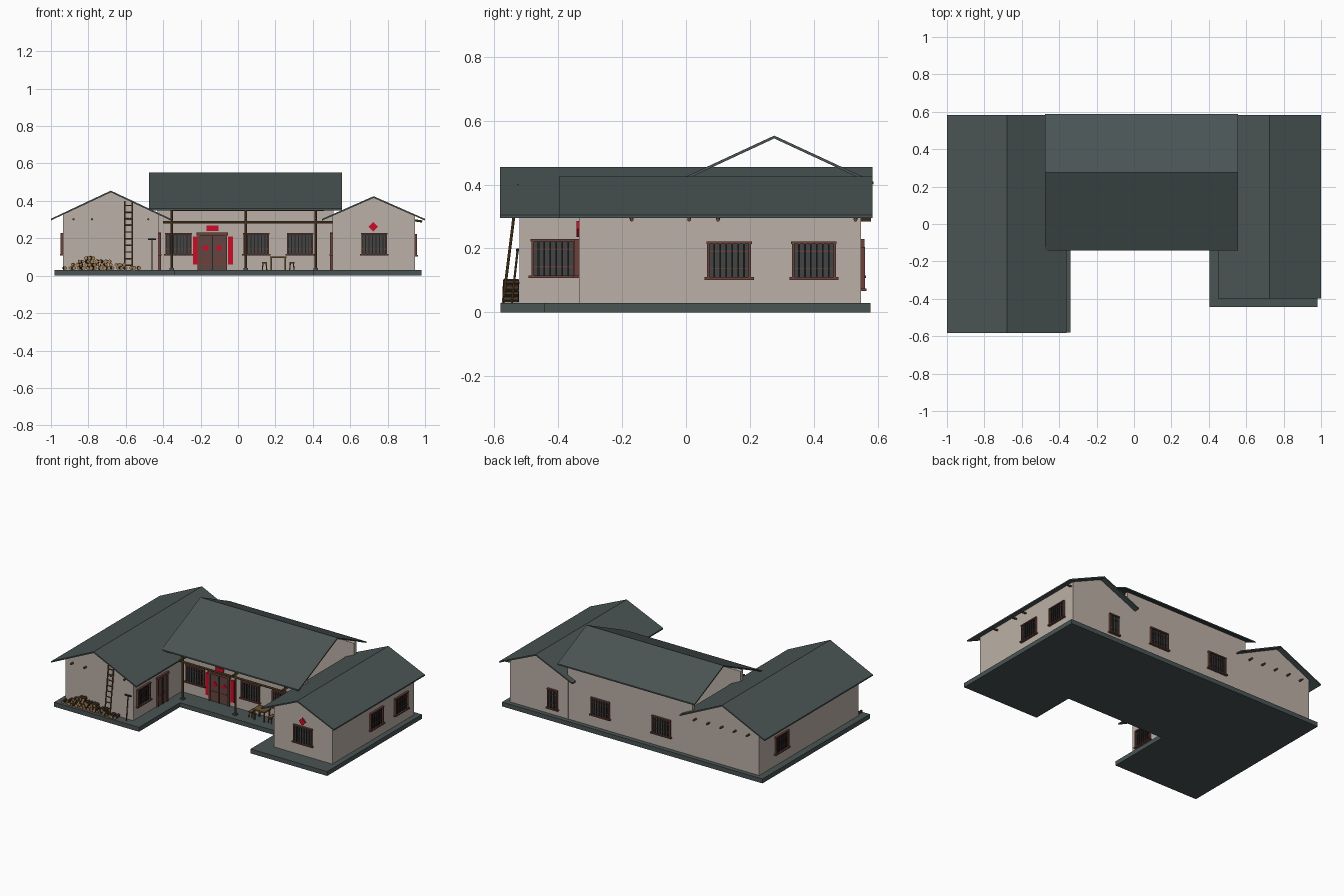
import bpy, bmesh, math, random
from mathutils import Matrix, Vector

if "Cube" in bpy.data.objects:
    bpy.data.objects.remove(bpy.data.objects["Cube"])
random.seed(4)

COLORS = {
    "slate": (0.068, 0.088, 0.088), "plaster": (0.50, 0.435, 0.385),
    "frame_brown": (0.15, 0.055, 0.042), "pane_grey": (0.055, 0.058, 0.06),
    "bar_dark": (0.02, 0.017, 0.016), "door_brown": (0.12, 0.062, 0.055),
    "festive_red": (0.60, 0.004, 0.02), "timber": (0.15, 0.08, 0.03),
    "cut_wood": (0.38, 0.22, 0.09), "bark": (0.06, 0.035, 0.018)}
NAMES = list(COLORS)
MATS = []
for n, c in COLORS.items():
    m = bpy.data.materials.new(n)
    m.diffuse_color = (*c, 1)
    m.use_nodes = True
    m.node_tree.nodes["Principled BSDF"].inputs["Base Color"].default_value = m.diffuse_color
    MATS.append(m)


class Part:
    """Collects simple solids into one named object."""
    def __init__(self, name, matrix=Matrix()):
        self.name, self.bm, self.mx = name, bmesh.new(), matrix

    def box(self, x0, x1, y0, y1, z0, z1, mat, rot=Matrix()):
        t = Matrix.Translation(((x0 + x1) / 2, (y0 + y1) / 2, (z0 + z1) / 2))
        s = Matrix.Diagonal((x1 - x0, y1 - y0, z1 - z0, 1))
        v = bmesh.ops.create_cube(self.bm, size=1, matrix=t @ rot @ s)["verts"]
        for f in {f for q in v for f in q.link_faces}:
            f.material_index = NAMES.index(mat)
        return self

    def rod(self, a, b, r, mat, cap=None, seg=8):
        a, b = Vector(a), Vector(b)
        d = b - a
        mx = Matrix.Translation((a + b) / 2) @ d.to_track_quat("Z", "Y").to_matrix().to_4x4()
        v = bmesh.ops.create_cone(self.bm, cap_ends=True, segments=seg, radius1=r,
                                  radius2=r, depth=d.length, matrix=mx)["verts"]
        for f in {f for q in v for f in q.link_faces}:
            f.material_index = NAMES.index(cap if cap and len(f.verts) == seg else mat)
        return self

    def prism(self, pts, axis, a, b, mat):
        # closed profile swept along one axis from a to b
        place = {"x": lambda p, t: (t, p[0], p[1]), "y": lambda p, t: (p[0], t, p[1]),
                 "z": lambda p, t: (p[0], p[1], t)}[axis]
        f = self.bm.faces.new([self.bm.verts.new(place(p, a)) for p in pts])
        e = bmesh.ops.extrude_face_region(self.bm, geom=[f])["geom"]
        off = Vector(place((0, 0), b - a))
        bmesh.ops.translate(self.bm, vec=off, verts=[g for g in e if isinstance(g, bmesh.types.BMVert)])
        for f in self.bm.faces:
            f.material_index = NAMES.index(mat)
        return self

    def done(self):
        bmesh.ops.recalc_face_normals(self.bm, faces=self.bm.faces)
        me = bpy.data.meshes.new(self.name)
        self.bm.transform(self.mx)
        self.bm.to_mesh(me)
        self.bm.free()
        used = sorted({p.material_index for p in me.polygons})
        for u in used:
            me.materials.append(MATS[u])
        for p in me.polygons:
            p.material_index = used.index(p.material_index)
        bpy.context.collection.objects.link(bpy.data.objects.new(self.name, me))


def wall_frame(x, y, side):
    """Local x along the wall, local -y pointing out of it."""
    turn = {"front": 0, "right": 90, "back": 180, "left": -90}[side]
    return Matrix.Translation((x, y, 0)) @ Matrix.Rotation(math.radians(turn), 4, "Z")


def window(name, x, y, side, w=0.13, z0=0.115, z1=0.225, bars=7):
    p = Part(name, wall_frame(x, y, side))
    h, t = w / 2, 0.008
    p.box(-h, h, -0.004, 0.002, z0, z1, "pane_grey")
    for s in (-1, 1):
        p.box(s * h - t / 2, s * h + t / 2, -0.013, 0.002, z0, z1, "frame_brown")
    p.box(-h - 0.006, h + 0.006, -0.013, 0.002, z1 - t / 2, z1 + t / 2, "frame_brown")
    p.box(-h - 0.012, h + 0.012, -0.017, 0.002, z0 - t, z0, "frame_brown")
    for i in range(1, bars):
        c = -h + w * i / bars
        p.box(c - 0.0025, c + 0.0025, -0.010, -0.004, z0, z1, "bar_dark")
    for k in (0.25, 0.75):
        z = z0 + (z1 - z0) * k
        p.box(-h, h, -0.008, -0.004, z - 0.002, z + 0.002, "frame_brown")
    p.done()


def door(name, x, y, side, w=0.1, z1=0.22):
    p = Part(name, wall_frame(x, y, side))
    h = w / 2
    p.box(-h, h, -0.005, 0.002, 0.03, z1, "door_brown")
    for s in (-1, 0, 1):
        r = 0.002 if s == 0 else 0.006
        p.box(s * h - r, s * h + r, -0.012, 0.002, 0.03, z1, "bar_dark" if s == 0 else "frame_brown")
    p.box(-h - 0.012, h + 0.012, -0.014, 0.002, z1 - 0.004, z1 + 0.01, "frame_brown")
    for s in (-1, 1):
        p.box(s * h / 2 - h * 0.32, s * h / 2 + h * 0.32, -0.008, -0.004, 0.06, 0.10, "frame_brown")
    p.done()


# U-shaped stone base
Part("base").prism([(-0.98, -0.58), (-0.34, -0.58), (-0.34, -0.14), (0.405, -0.14), (0.405, -0.443),
                    (0.982, -0.443), (0.982, 0.577), (-0.98, 0.577)], "z", 0, 0.03, "slate").done()


def roof(name, mid, left, right, top, slope, axis, a, b, t=0.009):
    zl, zr = top - slope * (mid - left), top - slope * (right - mid)
    Part(name).prism([(left, zl - t), (left, zl), (mid, top), (right, zr), (right, zr - t),
                      (mid, top - t)], axis, a, b, "slate").done()


# Two gabled wings: body and roof
for nm, mid, half, over, top, slope, y0, r0 in (
        ("left_wing", -0.68, 0.255, 0.32, 0.455, 0.47, -0.52, -0.582),
        ("right_wing", 0.725, 0.22, 0.275, 0.425, 0.44, -0.335, -0.397)):
    ze = top - slope * half - 0.008
    Part(nm + "_walls").prism([(mid - half, 0.03), (mid + half, 0.03), (mid + half, ze),
                               (mid, top - 0.008), (mid - half, ze)], "y", y0, 0.547, "plaster").done()
    roof(nm + "_roof", mid, mid - over, mid + over, top, slope, "y", r0, 0.583)

# Main hall: front and back walls under a roof open at the ends
Part("hall_front_wall").box(-0.43, 0.51, 0.0, 0.025, 0.03, 0.405, "plaster").done()
Part("hall_back_wall").box(-0.43, 0.51, 0.52, 0.546, 0.03, 0.41, "plaster").done()
roof("hall_roof", 0.276, -0.143, 0.587, 0.553, 0.464, "x", -0.476, 0.557)

# Porch posts and beams
porch = Part("porch_frame")
for x in (-0.355, 0.042, 0.415):
    porch.rod((x, -0.088, 0.03), (x, -0.088, 0.358), 0.007, "timber")
    porch.box(x - 0.012, x + 0.012, -0.10, -0.076, 0.03, 0.04, "slate")
    porch.box(x - 0.005, x + 0.005, -0.12, 0.0, 0.30, 0.312, "timber")
porch.rod((-0.40, -0.088, 0.285), (0.505, -0.088, 0.285), 0.007, "timber")
porch.rod((-0.36, -0.088, 0.352), (0.46, -0.088, 0.352), 0.007, "timber")
porch.done()

# Windows and doors
for i, x in enumerate((-0.318, 0.098, 0.332)):
    window(f"hall_window_{i}", x, 0.0, "front")
window("right_wing_front_window", 0.728, -0.335, "front")
for i, y in enumerate((0.135, 0.40)):
    window(f"right_wing_side_window_{i}", 0.945, y, "right", z0=0.11, z1=0.218)
window("left_wing_court_window", -0.425, -0.415, "right")
window("right_wing_court_window", 0.505, -0.24, "left")
window("left_wing_side_window", -0.935, 0.31, "left")
for i, x in enumerate((0.26, -0.20)):
    window(f"hall_back_window_{i}", x, 0.546, "back")
window("right_wing_back_window", 0.62, 0.547, "back", w=0.065, z0=0.075, z1=0.2, bars=3)
door("left_wing_door", -0.425, -0.215, "right")
door("right_wing_door", 0.505, -0.07, "left", 0.08)
door("hall_door", -0.137, 0.0, "front", 0.145)

# Red paper decorations, plain
red = Part("red_papers")
for x in (-0.228, -0.04):
    red.box(x - 0.0125, x + 0.0125, -0.006, 0.001, 0.06, 0.21, "festive_red")
red.box(-0.168, -0.104, -0.006, 0.001, 0.24, 0.268, "festive_red")
tilt = Matrix.Rotation(math.radians(45), 4, "Y")
red.box(0.705, 0.741, -0.342, -0.334, 0.243, 0.279, "festive_red", tilt)
for x in (-0.173, -0.101):
    red.box(x - 0.014, x + 0.014, -0.009, -0.004, 0.135, 0.163, "festive_red", tilt)
red.done()

# Purlin ends poking out under the eaves
ends = Part("purlin_ends")
for x in (-0.88, -0.78, -0.58, -0.48):
    ends.rod((x, -0.545, 0.302), (x, -0.5, 0.302), 0.006, "timber")
for i in range(5):
    ends.rod((-0.86 + 0.1 * i, 0.53, 0.29), (-0.86 + 0.1 * i, 0.578, 0.29), 0.006, "timber")
for y in (-0.17, 0.01, 0.1, 0.53):
    ends.rod((0.93, y, 0.298), (0.985, y, 0.290), 0.006, "timber")
ends.done()

# Leaning ladder
lad = Part("ladder")
for x in (-0.605, -0.565):
    lad.rod((x, -0.572, 0.03), (x, -0.526, 0.40), 0.0045, "timber")
for i in range(10):
    k = 0.07 + i * 0.096
    y, z = -0.572 + 0.046 * k, 0.03 + 0.37 * k
    lad.rod((-0.605, y, z), (-0.565, y, z), 0.0035, "timber")
lad.done()

# Hoe leaning on the corner
Part("hoe").rod((-0.46, -0.545, 0.03), (-0.46, -0.526, 0.20), 0.0035, "timber").box(
    -0.482, -0.438, -0.531, -0.523, 0.19, 0.199, "bar_dark").done()

# Firewood heap, tallest near the left-middle
logs = Part("firewood")
for row in range(4):
    for i in range(18 - 5 * row):
        r = random.uniform(0.008, 0.0115)
        x = -0.92 + 0.023 * i + 0.035 * row + random.uniform(-0.004, 0.004)
        z = 0.041 + 0.0175 * row
        dy = random.uniform(-0.006, 0.006)
        logs.rod((x, -0.568 + dy, z), (x + random.uniform(-0.01, 0.01), -0.524, z), r,
                 "bark", "cut_wood", 7)
logs.done()

# Table and stools on the porch
tab = Part("porch_table").box(0.17, 0.26, -0.085, -0.015, 0.095, 0.104, "timber")
for x in (0.178, 0.252):
    for y in (-0.077, -0.023):
        tab.box(x - 0.004, x + 0.004, y - 0.004, y + 0.004, 0.03, 0.096, "timber")
tab.done()
for i, x in enumerate((0.142, 0.288)):
    st = Part(f"stool_{i}").box(x - 0.013, x + 0.013, -0.075, -0.025, 0.066, 0.073, "timber")
    for sx in (-1, 1):
        for y in (-0.068, -0.032):
            st.rod((x + sx * 0.012, y, 0.03), (x + sx * 0.008, y, 0.067), 0.003, "timber", seg=6)
    st.done()
